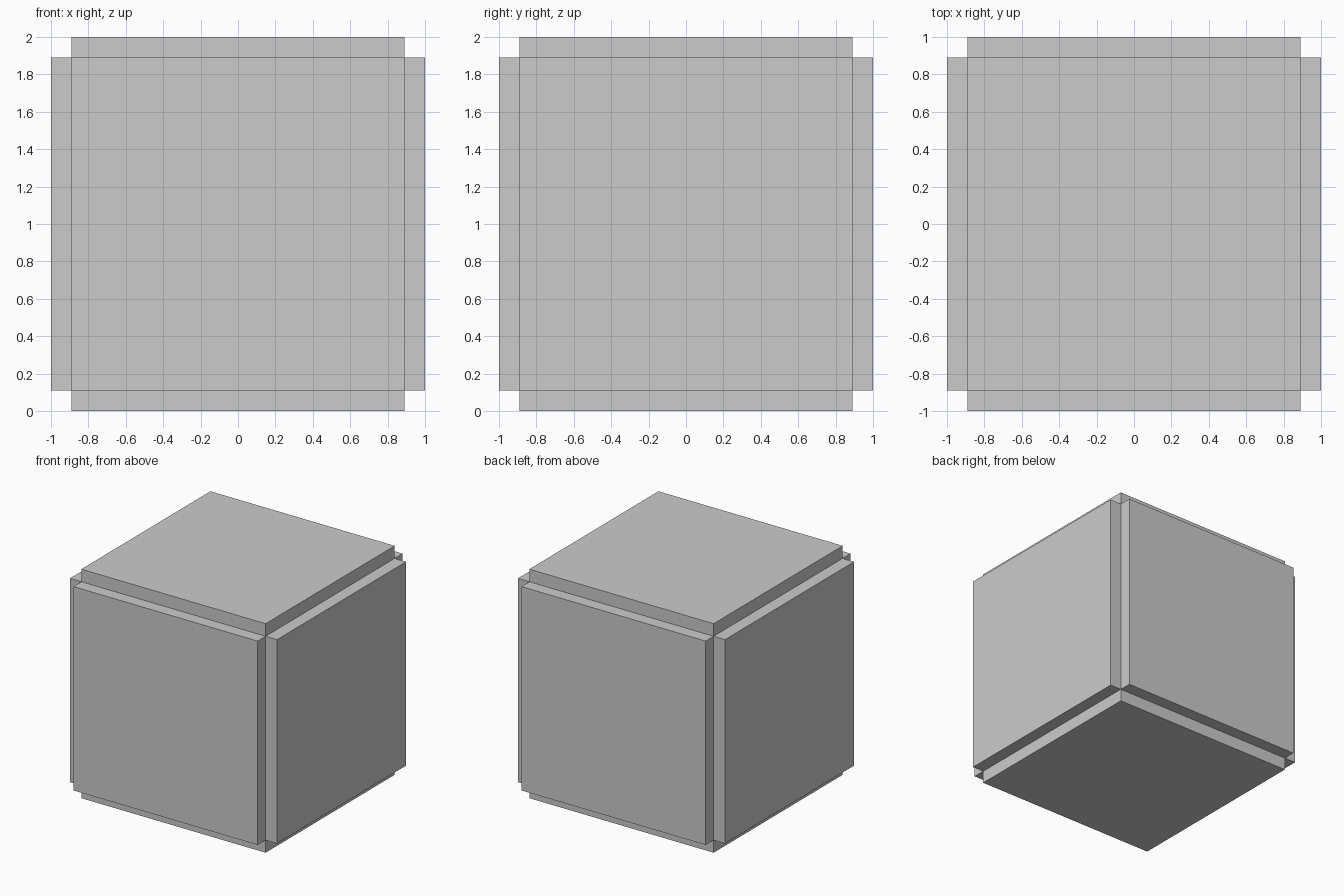
import bpy
import bmesh

if "Cube" in bpy.data.objects:
    bpy.data.objects.remove(bpy.data.objects["Cube"])

CORE = 0.89    # half size of the inner cube
RAISE = 0.11   # height of each raised panel

# Cube with every face pushed out on its own, leaving stepped grooves on all edges
bm = bmesh.new()
bmesh.ops.create_cube(bm, size=2 * CORE)
bmesh.ops.recalc_face_normals(bm, faces=bm.faces)
panels = bmesh.ops.extrude_discrete_faces(bm, faces=bm.faces[:])["faces"]
for face in panels:
    normal = face.calc_center_median().normalized()
    bmesh.ops.translate(bm, verts=face.verts[:], vec=normal * RAISE)

# Stand the block on the ground
bmesh.ops.translate(bm, verts=bm.verts, vec=(0, 0, CORE + RAISE))
bmesh.ops.recalc_face_normals(bm, faces=bm.faces)

mesh = bpy.data.meshes.new("panelled_cube")
bm.to_mesh(mesh)
bm.free()
bpy.context.collection.objects.link(bpy.data.objects.new("panelled_cube", mesh))
